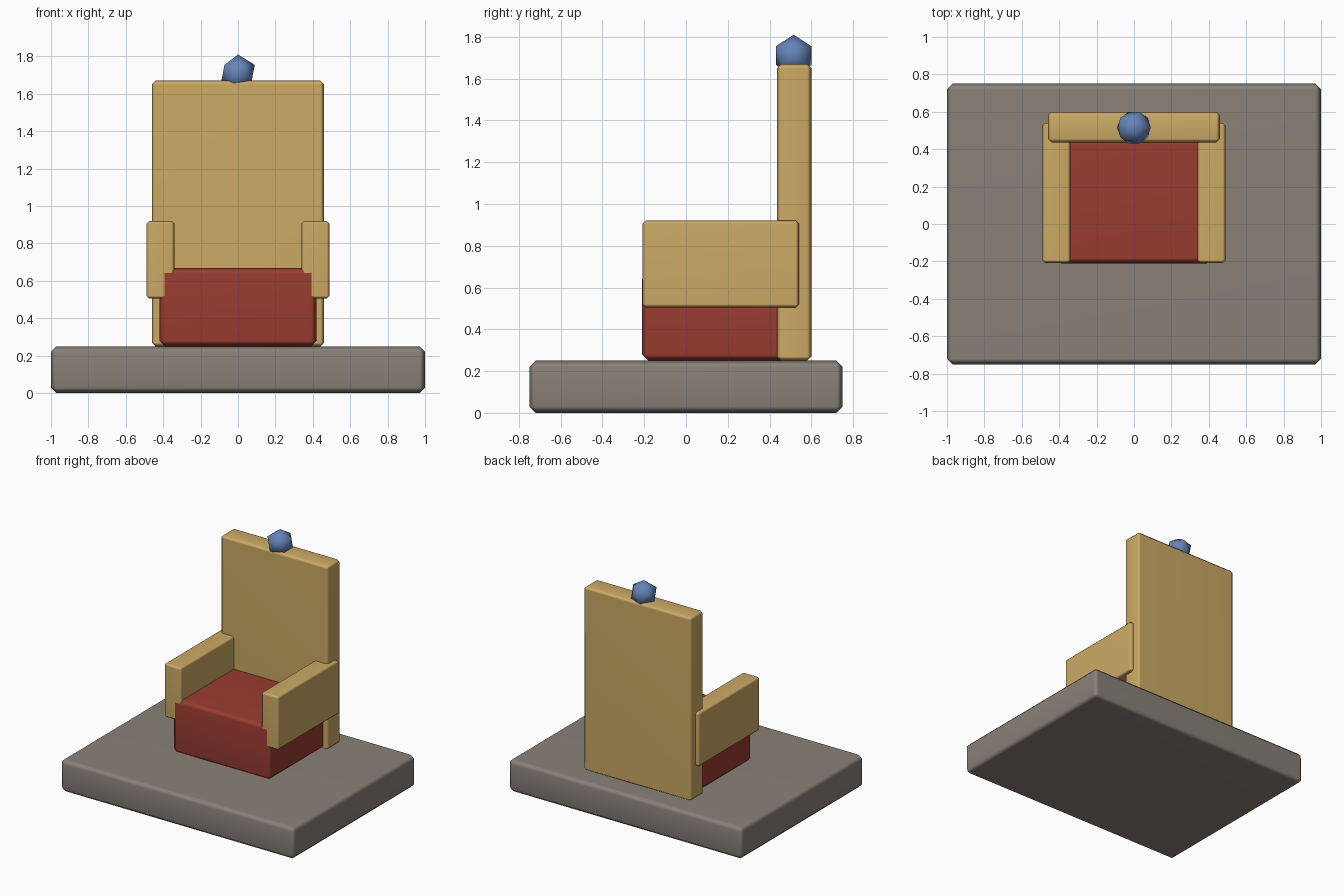
import bpy

if "Cube" in bpy.data.objects:
    bpy.data.objects.remove(bpy.data.objects["Cube"])


def material(name, color):
    m = bpy.data.materials.new(name)
    m.diffuse_color = (*color, 1)
    m.use_nodes = True
    m.node_tree.nodes["Principled BSDF"].inputs["Base Color"].default_value = m.diffuse_color
    return m


stone = material("stone", (0.25, 0.22, 0.19))
gold = material("gold", (0.60, 0.40, 0.13))
red = material("red_cushion", (0.32, 0.045, 0.03))
blue = material("blue_gem", (0.13, 0.23, 0.48))


def box(name, lo, hi, bevel, mat):
    """Chamfered box between two corners, softly shaded on the chamfers."""
    bpy.ops.mesh.primitive_cube_add(size=1, location=[(a + b) / 2 for a, b in zip(lo, hi)])
    ob = bpy.context.object
    ob.name = name
    ob.scale = [b - a for a, b in zip(lo, hi)]
    bpy.ops.object.transform_apply(location=False, rotation=False, scale=True)
    bpy.ops.object.shade_smooth()
    ob.data.materials.append(mat)
    mod = ob.modifiers.new("chamfer", 'BEVEL')
    mod.width = bevel
    mod.segments = 1
    ob.modifiers.new("face_normals", 'WEIGHTED_NORMAL')
    return ob


# Stone platform
box("platform", (-1, -0.75, 0), (1, 0.75, 0.25), 0.03, stone)

# Seat block and tall backrest
box("seat", (-0.42, -0.211, 0.25), (0.42, 0.5, 0.67), 0.03, red)
box("backrest", (-0.46, 0.435, 0.25), (0.46, 0.6, 1.67), 0.02, gold)

# Armrests, one on each side
for side, cx in (("left", -0.415), ("right", 0.415)):
    box("armrest_" + side, (cx - 0.075, -0.208, 0.505), (cx + 0.075, 0.54, 0.92), 0.015, gold)

# Gem on top of the backrest
bpy.ops.mesh.primitive_ico_sphere_add(subdivisions=1, radius=0.1, location=(0, 0.515, 1.71))
gem = bpy.context.object
gem.name = "gem"
bpy.ops.object.shade_smooth()
gem.data.materials.append(blue)
